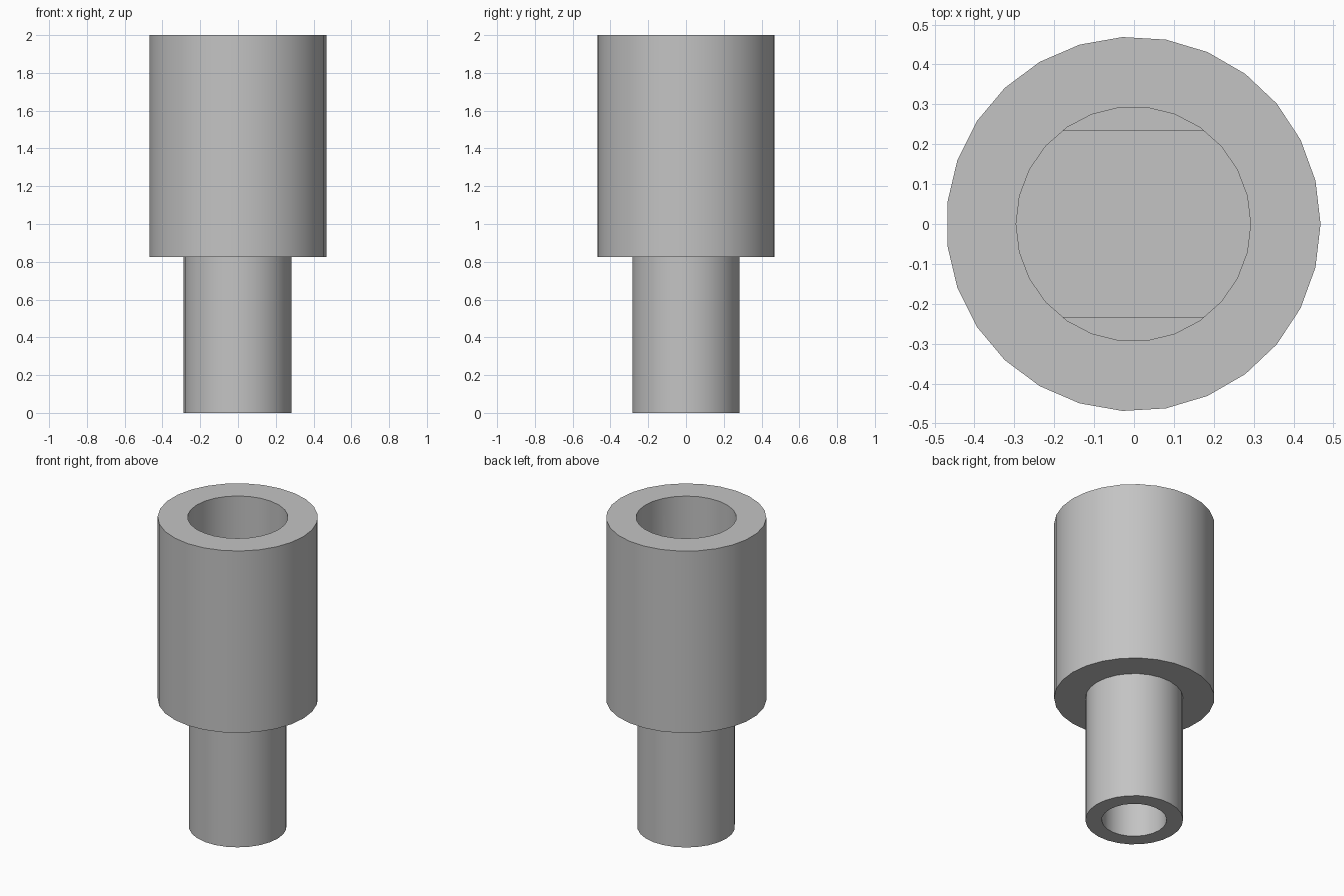
import bpy, bmesh, math
from mathutils import Vector

cube = bpy.data.objects.get("Cube")
if cube:
    bpy.data.objects.remove(cube, do_unlink=True)

AXIS_X = -0.0016          # keeps the odd-sided body centred by its extents
BODY_R, STEM_R, SOCKET_R, PIN_R = 0.4695, 0.286, 0.294, 0.19
TOP, SHOULDER = 2.0, 0.825

grey = bpy.data.materials.new("plain grey")
grey.use_nodes = True
colour = (0.55, 0.55, 0.55, 1)
grey.diffuse_color = colour
grey.node_tree.nodes["Principled BSDF"].inputs["Base Color"].default_value = colour


def cylinder(name, radius, z0, z1, sides, flat=None):
    """Upright prism; flat trims it to a double-D of that half width."""
    bm = bmesh.new()
    ring = [bm.verts.new((AXIS_X + radius * math.cos(math.tau * i / sides),
                          radius * math.sin(math.tau * i / sides), z0))
            for i in range(sides)]
    base = bm.faces.new(ring)
    top = bmesh.ops.extrude_face_region(bm, geom=[base])["geom"]
    bmesh.ops.translate(bm, vec=(0, 0, z1 - z0),
                        verts=[v for v in top if isinstance(v, bmesh.types.BMVert)])
    if flat:
        for side in (1, -1):
            geom = bm.verts[:] + bm.edges[:] + bm.faces[:]
            cut = bmesh.ops.bisect_plane(bm, geom=geom, plane_co=Vector((0, side * flat, 0)),
                                         plane_no=Vector((0, side, 0)), clear_outer=True)
            edges = [e for e in cut["geom_cut"] if isinstance(e, bmesh.types.BMEdge)]
            bmesh.ops.holes_fill(bm, edges=edges)
    bmesh.ops.recalc_face_normals(bm, faces=bm.faces)
    mesh = bpy.data.meshes.new(name)
    bm.to_mesh(mesh)
    bm.free()
    mesh.materials.append(grey)
    obj = bpy.data.objects.new(name, mesh)
    bpy.context.collection.objects.link(obj)
    return obj


def carve(target, cutter):
    """Cut one shape out of a part and discard the cutter."""
    cutter.hide_render = True
    mod = target.modifiers.new(cutter.name, "BOOLEAN")
    mod.operation, mod.solver, mod.object = "DIFFERENCE", "EXACT", cutter
    bpy.context.view_layer.objects.active = target
    bpy.ops.object.modifier_apply(modifier=mod.name)
    bpy.data.objects.remove(cutter, do_unlink=True)


# Wide socket body with a round mouth and a flat-sided seat below it
body = cylinder("socket_body", BODY_R, SHOULDER, TOP, 27)
carve(body, cylinder("mouth_cutter", SOCKET_R, 1.3, TOP + 0.1, 26))
carve(body, cylinder("seat_cutter", SOCKET_R, 1.0, 1.4, 26, flat=0.2335))

# Narrow stem with a blind hole in its lower end
stem = cylinder("stem", STEM_R, 0, SHOULDER, 26)
carve(stem, cylinder("stem_hole_cutter", PIN_R, -0.1, 0.65, 24))

# Smooth round walls, sharp rims
for part in (body, stem):
    bpy.ops.object.select_all(action="DESELECT")
    part.select_set(True)
    bpy.context.view_layer.objects.active = part
    bpy.ops.object.shade_smooth_by_angle(angle=math.radians(30))
